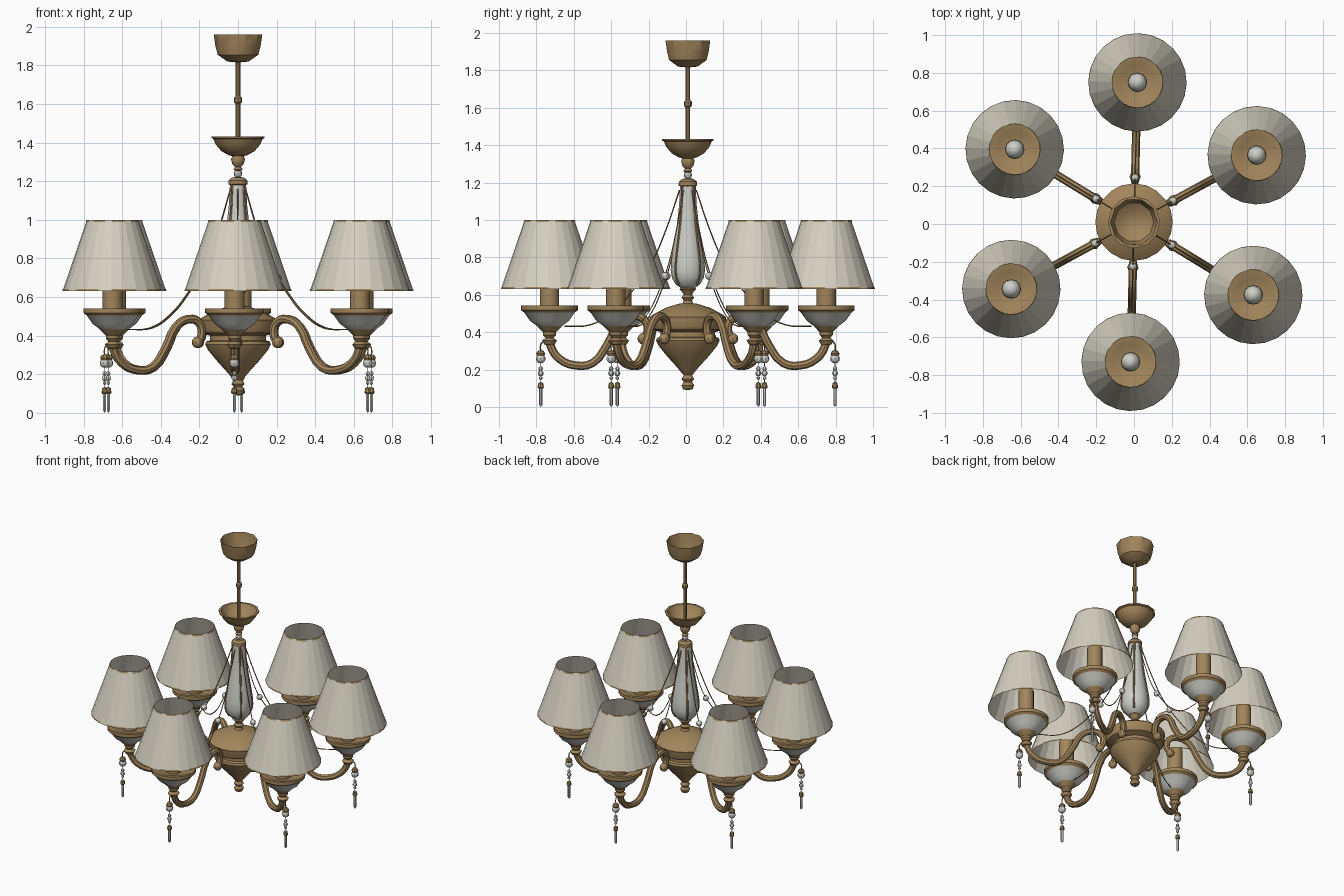
import bpy, bmesh, math
from mathutils import Vector

if "Cube" in bpy.data.objects:
    bpy.data.objects.remove(bpy.data.objects["Cube"], do_unlink=True)


def material(name, rgb):
    m = bpy.data.materials.new(name)
    m.use_nodes = True
    m.diffuse_color = (*rgb, 1)
    m.node_tree.nodes["Principled BSDF"].inputs["Base Color"].default_value = (*rgb, 1)
    return m


BRASS = material("antique brass", (0.36, 0.235, 0.105))
CREAM = material("cream fabric", (0.66, 0.63, 0.53))
GLASS = material("pale glass", (0.62, 0.62, 0.58))

ARMS = 6
FIRST_ANGLE = math.radians(28.6)
CENTRE = Vector((0, 0.01, 0))
R = 0.74


def add(name, mesh, mats, smooth=True):
    for m in mats:
        mesh.materials.append(m)
    ob = bpy.data.objects.new(name, mesh)
    bpy.context.collection.objects.link(ob)
    ob.location = CENTRE
    if smooth:
        bpy.ops.object.select_all(action='DESELECT')
        ob.select_set(True)
        bpy.context.view_layer.objects.active = ob
        bpy.ops.object.shade_smooth_by_angle(angle=math.radians(35))
    return ob


def lathe(name, profile, mats, sides=20, x=0.0, rule=None, smooth=True):
    """Revolve (radius, height) points around a vertical axis at x."""
    bm = bmesh.new()
    rings = []
    for r, z in profile:
        if r == 0:
            rings.append([bm.verts.new((x, 0, z))] * sides)
        else:
            rings.append([bm.verts.new((x + r * math.cos(math.tau * i / sides),
                                        r * math.sin(math.tau * i / sides), z))
                          for i in range(sides)])
    for k in range(len(rings) - 1):
        a, b = rings[k], rings[k + 1]
        for i in range(sides):
            j = (i + 1) % sides
            corners = list(dict.fromkeys((a[i], a[j], b[j], b[i])))
            f = bm.faces.new(corners)
            f.material_index = rule(k, i) if rule else 0
    mesh = bpy.data.meshes.new(name)
    bm.to_mesh(mesh)
    bm.free()
    return add(name, mesh, mats, smooth)


def tube(name, points, radius, mat, sides=2, steps=4):
    """Round tube following a smooth path of (x, y, z) points."""
    curve = bpy.data.curves.new(name, 'CURVE')
    curve.dimensions = '3D'
    curve.bevel_depth = radius
    curve.bevel_resolution = sides
    curve.resolution_u = steps
    curve.use_fill_caps = True
    sp = curve.splines.new('BEZIER')
    sp.bezier_points.add(len(points) - 1)
    for p, co in zip(sp.bezier_points, points):
        p.co = co
        p.handle_left_type = p.handle_right_type = 'AUTO'
    temp = bpy.data.objects.new(name + "_path", curve)
    bpy.context.collection.objects.link(temp)
    graph = bpy.context.evaluated_depsgraph_get()
    mesh = bpy.data.meshes.new_from_object(temp.evaluated_get(graph))
    bpy.data.objects.remove(temp, do_unlink=True)
    mesh.materials.clear()
    return add(name, mesh, [mat])


def ball(name, x, z, r, mat, stretch=1.0, sides=8):
    n = 6
    prof = [(r * math.sin(math.pi * k / n) if 0 < k < n else 0,
             z - r * stretch * math.cos(math.pi * k / n)) for k in range(n + 1)]
    return lathe(name, prof, [mat], sides, x)


def around(ob, count=ARMS, start=FIRST_ANGLE):
    """Repeat a part around the central axis with shared mesh data."""
    for k in range(count):
        o = ob if k == 0 else ob.copy()
        if k:
            bpy.context.collection.objects.link(o)
        o.rotation_euler.z = start + math.tau * k / count


# Central column, bottom to top
lathe("bottom_finial", [(0, .09), (.025, .095), (.034, .115), (.022, .135), (.034, .15),
                        (.022, .17), (.04, .19)], [BRASS], 12)
lathe("body", [(.03, .18), (.06, .215), (.11, .27), (.155, .325), (.17, .355), (.165, .37),
               (.145, .375), (.145, .4), (.19, .415), (.2, .43), (.2, .465), (.205, .48),
               (.185, .495), (.12, .53), (.05, .552), (0, .555)], [BRASS], 20)
lathe("lower_neck", [(.03, .55), (.022, .57), (.034, .585), (.022, .6), (.03, .615),
                     (.045, .63), (.03, .645)], [BRASS], 12)
VASE = [(.035, .635), (.065, .655), (.085, .69), (.092, .73), (.088, .79), (.074, .88),
        (.058, .98), (.047, 1.08), (.042, 1.185)]
lathe("vase", VASE, [GLASS], 16)
around(tube("vase_rib", [(r + .001, 0, z) for r, z in VASE[1:]], .006, BRASS, 1, 2),
       4, math.pi / 4)
lathe("vase_cap", [(.042, 1.18), (.05, 1.185), (.048, 1.205), (.03, 1.22), (0, 1.222)],
      [BRASS], 12)
ball("glass_bead", 0, 1.24, .022, GLASS)
lathe("upper_neck", [(.012, 1.25), (.024, 1.262), (.016, 1.275), (.03, 1.29), (.036, 1.315),
                     (.03, 1.33), (.045, 1.335)], [BRASS], 12)
lathe("bowl", [(0, 1.33), (.045, 1.333), (.085, 1.355), (.115, 1.39), (.128, 1.42),
               (.138, 1.425), (.138, 1.432), (.122, 1.432), (.1, 1.39), (.06, 1.36),
               (0, 1.355)], [BRASS], 12)
lathe("rod", [(.012, 1.34), (.012, 1.6), (.021, 1.61), (.021, 1.632), (.012, 1.642),
              (.012, 1.83)], [BRASS], 8)
lathe("ceiling_cup", [(0, 1.815), (.055, 1.82), (.105, 1.855), (.117, 1.9), (.126, 1.96)],
      [BRASS], 10)

# Curled arms
ARM = [(.235, .365), (.215, .41), (.235, .47), (.3, .485), (.37, .445), (.43, .335),
       (.51, .235), (.6, .222), (.69, .26), (.735, .33), (.74, .38)]
around(tube("arm", [(x, 0, z) for x, z in ARM], .022, BRASS, 2, 3))
around(ball("arm_scroll", .24, .365, .03, BRASS))

# Lamp holders
around(lathe("holder_stem", [(0, .325), (.028, .335), (.04, .355), (.022, .37), (.035, .385),
                             (.035, .4), (.05, .415), (.07, .437)], [BRASS], 12, R))
around(lathe("holder_dish", [(.065, .432), (.105, .462), (.135, .505), (.152, .518), (.152, .542),
                             (.13, .542), (.09, .522), (0, .51)], [GLASS, BRASS], 20, R,
             lambda k, i: int(k > 1)))
around(lathe("candle_tube", [(.052, .51), (.052, .76), (0, .76)], [BRASS], 12, R))
around(ball("bulb", R, .81, .05, GLASS, 1.2, 12))

# Shades, with broken brass trim at both rims
around(lathe("shade", [(.259, .632), (.133, 1.0)], [CREAM], 24, R, smooth=False))
for name, lo, hi in (("shade_lower_trim", .632, .642), ("shade_upper_trim", .988, 1.0)):
    rim = [(.2605 - (z - .632) * .126 / .368, z) for z in (lo, hi)]
    around(lathe(name, rim, [BRASS, CREAM], 24, R, lambda k, i: int(i % 3 == 0), False))

# Bead swags from the column to the holders
SWAG = [(.045, 1.16), (.12, .94), (.2, .76), (.29, .63), (.4, .51), (.52, .44), (.66, .432)]
around(tube("swag_wire", [(x, 0, z) for x, z in SWAG], .0035, BRASS, 0, 4))
around(ball("swag_bead", .235, .7, .021, GLASS))

# Hanging drops
D = .787
around(tube("drop_hook", [(R, 0, .36), (.77, 0, .352), (D, 0, .335), (D, 0, .3)],
            .004, BRASS, 0, 2))
around(lathe("drop_cap", [(0, .305), (.016, .3), (.024, .285), (.02, .275)], [BRASS], 8, D))
around(ball("drop_bead", D, .258, .026, GLASS, .95))
around(tube("drop_wire", [(D, 0, .24), (D, 0, .1)], .002, BRASS, 0, 1))
for z, r in ((.205, .012), (.18, .016), (.155, .01)):
    around(ball("drop_small_bead", D, z, r, GLASS, 1, 6))
around(lathe("drop_ferrule", [(0, .135), (.013, .128), (.017, .105), (.012, .098), (0, .098)],
             [BRASS], 8, D))
around(lathe("drop_spike", [(.009, .1), (.009, .012), (0, 0)], [GLASS], 6, D))
